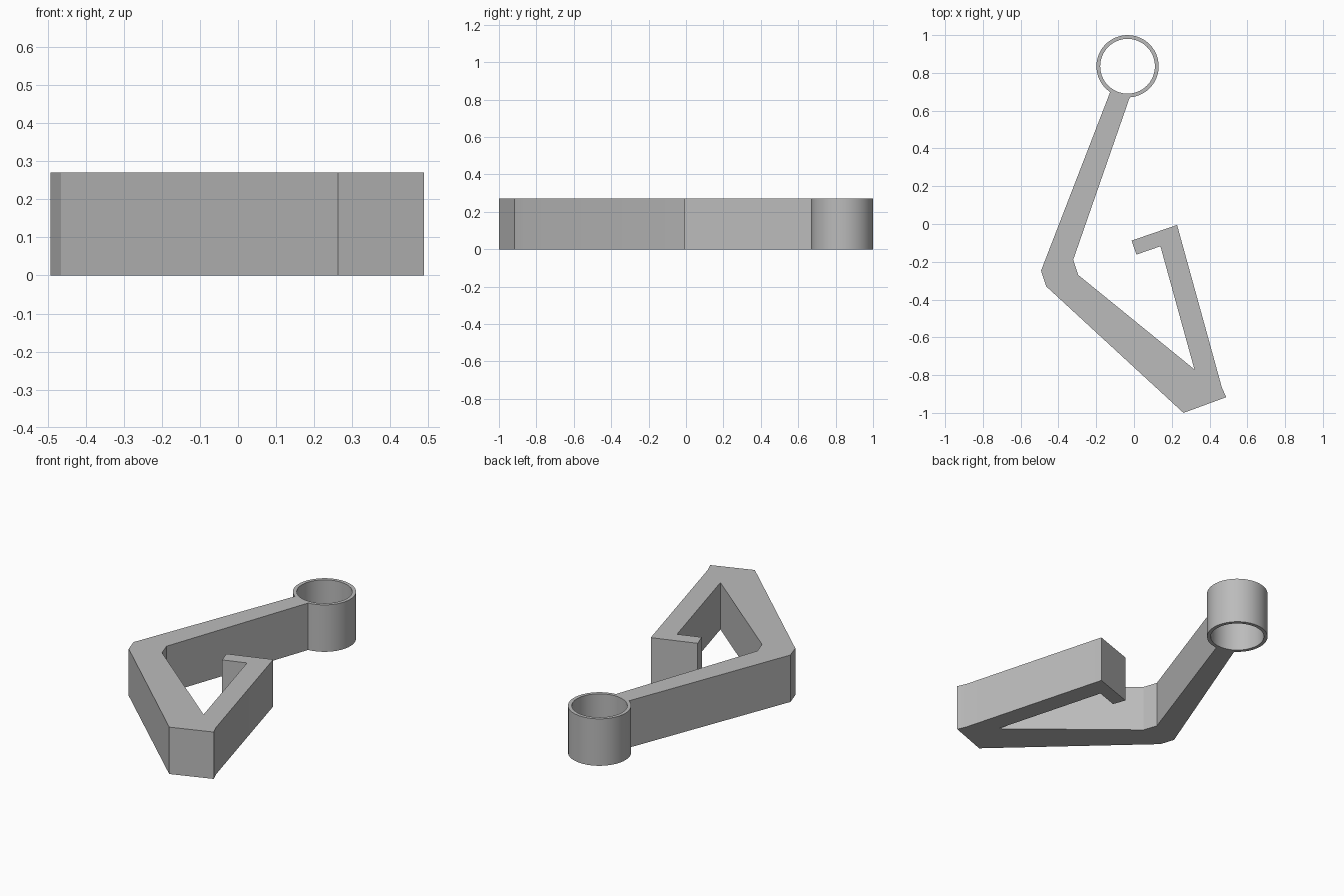
import bpy, bmesh
from math import cos, sin, pi, radians

cube = bpy.data.objects.get("Cube")
if cube:
    bpy.data.objects.remove(cube, do_unlink=True)

HEIGHT = 0.27
CX, CY = -0.034, 0.835
OUTER, INNER = 0.165, 0.145

grey = bpy.data.materials.new("plain grey")
grey.use_nodes = True
grey.diffuse_color = (0.5, 0.5, 0.5, 1)
grey.node_tree.nodes["Principled BSDF"].inputs["Base Color"].default_value = (0.5, 0.5, 0.5, 1)


def arc(radius, start, end, steps):
    """Points on a circle around the ring centre, angles in degrees."""
    angles = [radians(start + (end - start) * i / steps) for i in range(steps + 1)]
    return [(CX + radius * cos(a), CY + radius * sin(a)) for a in angles]


# Bent arm: outer side down to the heel, up to the hook tip, back along the inside
arm = [(-0.492, -0.247), (-0.465, -0.33), (0.262, -1.0), (0.488, -0.917),
       (0.465, -0.865), (0.228, -0.005), (-0.013, -0.088), (0.013, -0.162),
       (0.14, -0.118), (0.32, -0.77), (-0.295, -0.27), (-0.322, -0.19)]
outline = arc(OUTER, -86, 236, 36) + arm
hole = arc(INNER, 0, 360, 40)[:-1]

# Flat filled profile with a round hole, extruded to full height
curve = bpy.data.curves.new("hook_profile", "CURVE")
curve.dimensions = "2D"
curve.fill_mode = "BOTH"
curve.extrude = HEIGHT / 2
for points in (outline, hole):
    spline = curve.splines.new("POLY")
    spline.points.add(len(points) - 1)
    for p, (x, y) in zip(spline.points, points):
        p.co = (x, y, 0, 1)
    spline.use_cyclic_u = True

hook = bpy.data.objects.new("hook_with_ring", curve)
bpy.context.collection.objects.link(hook)
bpy.ops.object.select_all(action="DESELECT")
hook.select_set(True)
bpy.context.view_layer.objects.active = hook
bpy.ops.object.convert(target="MESH")
hook = bpy.context.object

# Weld caps to walls and stand the part on the ground
bm = bmesh.new()
bm.from_mesh(hook.data)
bmesh.ops.remove_doubles(bm, verts=bm.verts, dist=0.0005)
bmesh.ops.translate(bm, verts=bm.verts, vec=(0, 0, HEIGHT / 2))
bmesh.ops.recalc_face_normals(bm, faces=bm.faces)
bm.to_mesh(hook.data)
bm.free()

hook.data.materials.clear()
hook.data.materials.append(grey)
for face in hook.data.polygons:
    face.material_index = 0
bpy.ops.object.shade_smooth_by_angle(angle=radians(20))
